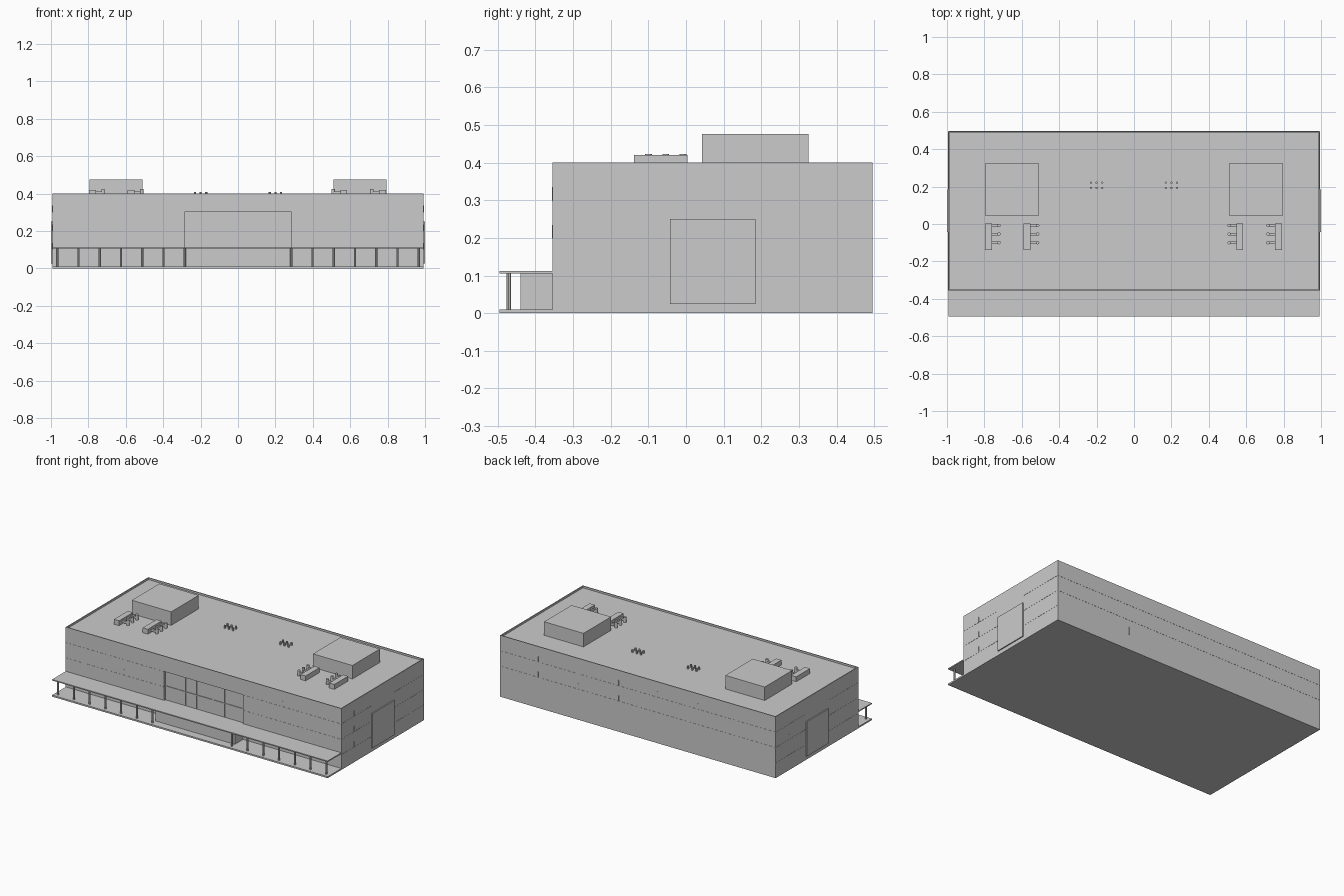
import bpy, bmesh
from mathutils import Vector, Matrix

if "Cube" in bpy.data.objects:
    bpy.data.objects.remove(bpy.data.objects["Cube"])


def boxes(name, spans):
    """One object made of boxes given as (x0, x1, y0, y1, z0, z1)."""
    bm = bmesh.new()
    for x0, x1, y0, y1, z0, z1 in spans:
        m = Matrix.Translation(((x0 + x1) / 2, (y0 + y1) / 2, (z0 + z1) / 2))
        m = m @ Matrix.Diagonal((abs(x1 - x0), y1 - y0, z1 - z0, 1))
        bmesh.ops.create_cube(bm, size=1, matrix=m)
    return finish(name, bm)


def posts(name, points, r, z0, z1, sides=8):
    """One object made of upright cylinders."""
    bm = bmesh.new()
    for x, y in points:
        bmesh.ops.create_cone(bm, cap_ends=True, segments=sides, radius1=r, radius2=r,
                              depth=z1 - z0, matrix=Matrix.Translation((x, y, (z0 + z1) / 2)))
    return finish(name, bm)


def finish(name, bm):
    mesh = bpy.data.meshes.new(name)
    bm.to_mesh(mesh)
    bm.free()
    ob = bpy.data.objects.new(name, mesh)
    bpy.context.collection.objects.link(ob)
    return ob


W, FRONT, BACK, TOP, ROOF = 0.993, -0.355, 0.495, 0.40, 0.388

# Main block with a sunken roof behind a thin parapet
body = boxes("main_block", [(-W, W, FRONT, BACK, 0, TOP)])
bm = bmesh.new()
bm.from_mesh(body.data)
bm.normal_update()
top = [f for f in bm.faces if f.normal.z > 0.9]
bmesh.ops.inset_region(bm, faces=top, thickness=0.008)
inner = bmesh.ops.extrude_face_region(bm, geom=top)
verts = [v for v in inner["geom"] if isinstance(v, bmesh.types.BMVert)]
bmesh.ops.translate(bm, verts=verts, vec=Vector((0, 0, ROOF - TOP)))
bmesh.ops.delete(bm, geom=[f for f in top if f.is_valid], context='FACES')
bmesh.ops.recalc_face_normals(bm, faces=bm.faces)
bm.to_mesh(body.data)
bm.free()

# Glazed recess above the entrance
cutter = boxes("recess_cutter", [(-0.285, 0.285, FRONT - 0.05, FRONT + 0.015, 0.11, 0.30)])
cutter.hide_render = True
cutter.hide_set(True)
cut = body.modifiers.new("recess", 'BOOLEAN')
cut.object = cutter
cut.solver = 'EXACT'
g = FRONT + 0.015
boxes("recess_mullions",
      [(x - 0.003, x + 0.003, g - 0.004, g + 0.002, 0.112, 0.30) for x in (-0.14, -0.06, 0.06, 0.14)]
      + [(-0.285, 0.285, g - 0.004, g + 0.002, 0.198, 0.203)])

# Front walkway: base slab, canopy, entrance lobby and columns
boxes("base_slab", [(-W, W, -0.495, FRONT + 0.001, 0, 0.01)])
boxes("canopy", [(-W, W, -0.495, FRONT + 0.001, 0.105, 0.112)])
boxes("entrance_lobby", [(-0.285, 0.285, -0.44, FRONT + 0.001, 0.009, 0.106)])
posts("canopy_columns", [(s * (0.285 + 0.1135 * i), -0.471) for s in (-1, 1) for i in range(7)],
      0.006, 0.009, 0.106)

# Raised panels on both end walls
boxes("end_panels", [(s * 0.99, s * 1.0, -0.042, 0.185, 0.025, 0.25) for s in (-1, 1)])

# Floor lines and short window joints
P, H = 0.001, 0.003
lines, joints = [], []
for z in (0.2, 0.3):
    for s in (-1, 1):
        lines.append((s * 0.29, s * W, FRONT - P, FRONT + P, z - H, z))
    lines.append((-W, W, BACK - P, BACK + P, z - H, z))
    for x in (0.14, 0.43, 0.72):
        for s in (-1, 1):
            joints.append((s * x - 0.002, s * x + 0.002, BACK - P, BACK + P, z, z + 0.035))
for z in (0.1, 0.2, 0.3):
    for s in (-1, 1):
        a, b = s * (W - P), s * (W + P)
        lines.append((a, b, FRONT, -0.043, z - H, z))
        lines.append((a, b, 0.186, BACK, z - H, z))
        for y in (-0.22, 0.36):
            joints.append((a, b, y - 0.002, y + 0.002, z, z + 0.035))
        if z > 0.11:
            for x in (0.43, 0.57, 0.86):
                joints.append((s * x - 0.002, s * x + 0.002, FRONT - P, FRONT + P, z, z + 0.035))
for x in (0.45, 0.02, -0.43):
    joints.append((x - 0.002, x + 0.002, BACK - P, BACK + P, 0.10, 0.15))
boxes("floor_lines", lines)
boxes("window_joints", joints)

# Roof stair houses
boxes("roof_houses", [(s * 0.511, s * 0.795, 0.042, 0.325, ROOF - 0.001, 0.476) for s in (-1, 1)])

# Air handlers: long cabinet with three side ducts ending in vents
cabinets, ducts, vents = [], [], []
for x0, d in ((-0.797, 1), (-0.59, 1), (0.584, -1), (0.791, -1)):
    inner_x, end = x0 + d * 0.037, x0 + d * 0.075
    cabinets.append((x0, inner_x, -0.138, 0.004, ROOF - 0.001, 0.42))
    for y in (-0.008, -0.054, -0.10):
        ducts.append((inner_x - d * 0.002, end, y - 0.007, y + 0.007, 0.396, 0.41))
        vents.append((end, y))
boxes("air_handler_cabinets", cabinets)
boxes("air_handler_ducts", ducts)
posts("air_handler_vents", vents, 0.009, ROOF - 0.001, 0.423, 12)

# Small vent pipes on low plates
posts("vent_pipes", [(s * 0.2 + i * 0.03, y) for s in (-1, 1) for i in (-1, 0, 1)
                     for y in (0.193, 0.221)], 0.006, ROOF - 0.001, 0.407)
